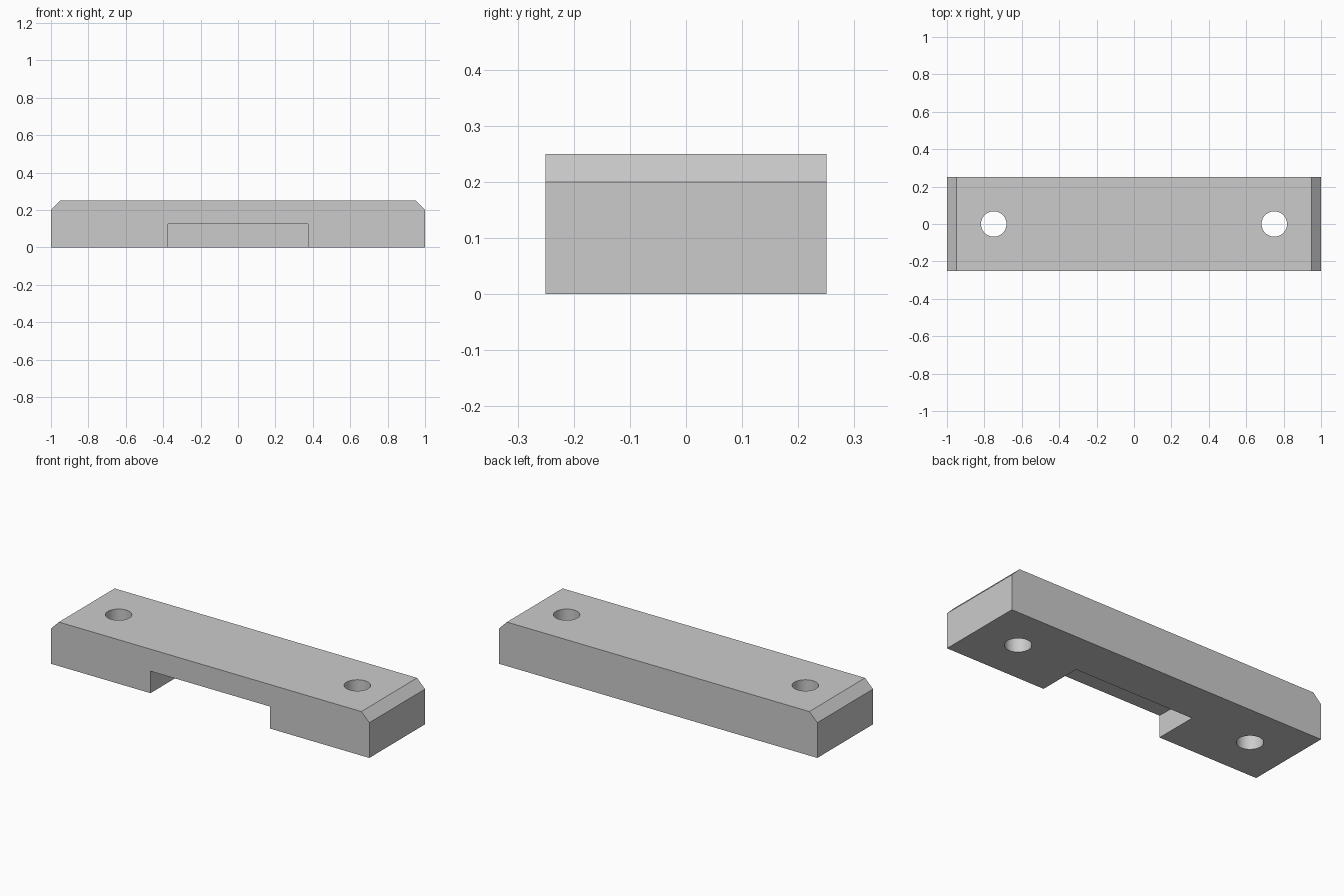
import bpy
import bmesh

cube = bpy.data.objects.get("Cube")
if cube:
    bpy.data.objects.remove(cube, do_unlink=True)

grey = bpy.data.materials.new("light_grey")
grey.use_nodes = True
colour = (0.6, 0.6, 0.6, 1)
grey.diffuse_color = colour
grey.node_tree.nodes["Principled BSDF"].inputs["Base Color"].default_value = colour


def cut(target, cutter, name):
    """Subtract a hidden cutter from the target."""
    cutter.name = name
    cutter.data.materials.append(grey)
    cutter.hide_render = True
    mod = target.modifiers.new(name, 'BOOLEAN')
    mod.operation = 'DIFFERENCE'
    mod.solver = 'EXACT'
    mod.object = cutter
    bpy.context.view_layer.objects.active = target
    bpy.ops.object.modifier_apply(modifier=name)
    bpy.data.objects.remove(cutter, do_unlink=True)


# Bar with chamfered top ends, extruded from its front profile
profile = [(-1, 0), (1, 0), (1, 0.2), (0.95, 0.25), (-0.95, 0.25), (-1, 0.2)]
bm = bmesh.new()
face = bm.faces.new([bm.verts.new((x, -0.25, z)) for x, z in profile])
ext = bmesh.ops.extrude_face_region(bm, geom=[face])
new_verts = [g for g in ext["geom"] if isinstance(g, bmesh.types.BMVert)]
bmesh.ops.translate(bm, verts=new_verts, vec=(0, 0.5, 0))
bmesh.ops.recalc_face_normals(bm, faces=bm.faces)
mesh = bpy.data.meshes.new("mounting_bar")
bm.to_mesh(mesh)
bm.free()
mesh.materials.append(grey)
bar = bpy.data.objects.new("mounting_bar", mesh)
bpy.context.collection.objects.link(bar)

# Notch under the front half
bpy.ops.mesh.primitive_cube_add(size=1, location=(0, -0.25, 0))
notch = bpy.context.object
notch.scale = (0.75, 0.5, 0.25)
cut(bar, notch, "notch_cutter")

# Screw holes near both ends
for side in (-1, 1):
    bpy.ops.mesh.primitive_cylinder_add(vertices=48, radius=0.068, depth=1,
                                        location=(side * 0.75, 0, 0.1))
    cut(bar, bpy.context.object, "hole_cutter")

# Smooth hole walls, sharp edges elsewhere
bpy.ops.object.select_all(action='DESELECT')
bar.select_set(True)
bpy.context.view_layer.objects.active = bar
bpy.ops.object.shade_smooth_by_angle(angle=0.5)
